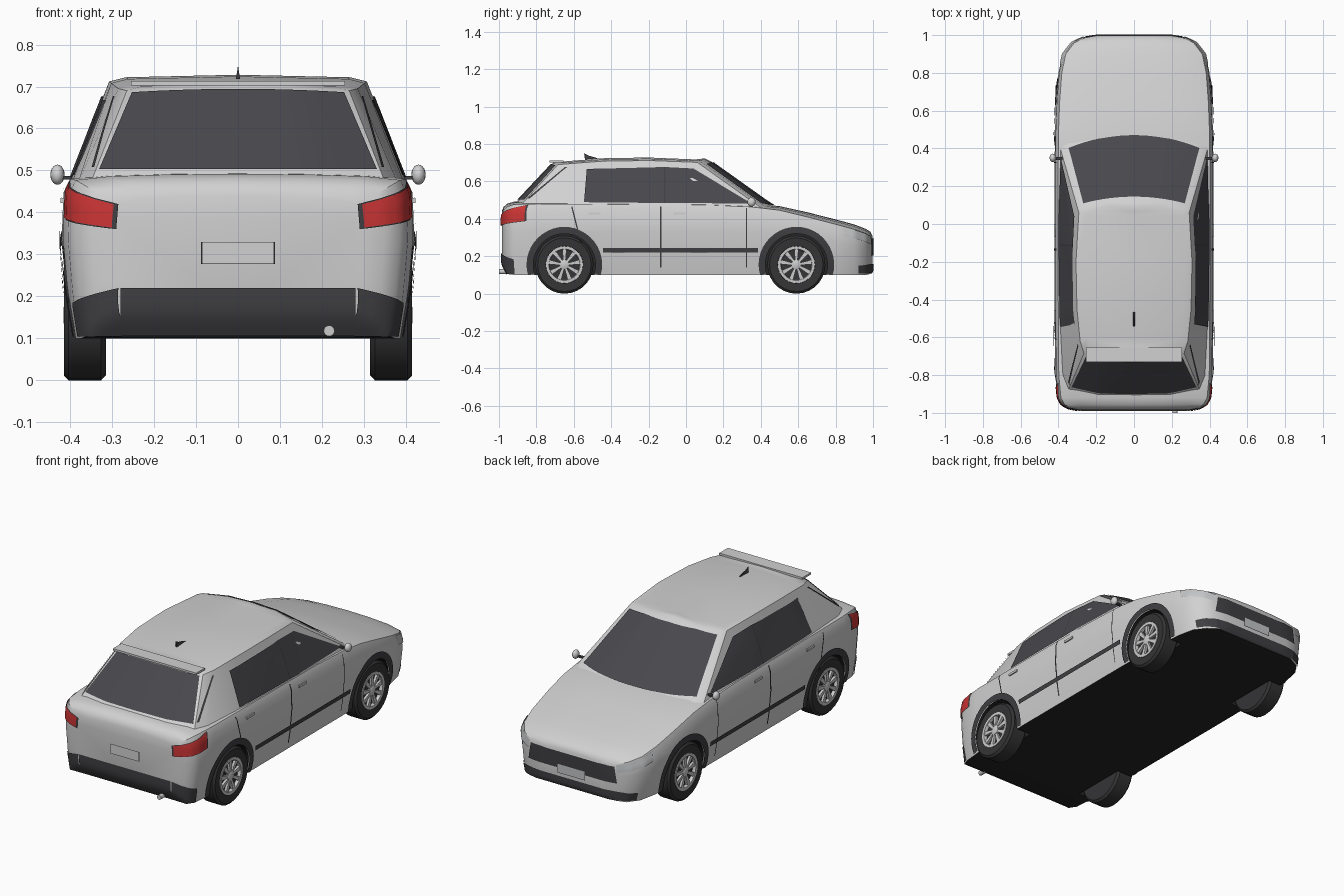
import bpy, bmesh, math
from mathutils import Vector
from mathutils.bvhtree import BVHTree

if "Cube" in bpy.data.objects:
    bpy.data.objects.remove(bpy.data.objects["Cube"])


def material(name, r, g, b):
    m = bpy.data.materials.new(name)
    m.diffuse_color = (r, g, b, 1)
    m.use_nodes = True
    m.node_tree.nodes["Principled BSDF"].inputs["Base Color"].default_value = m.diffuse_color
    return m


PAINT = material("silver_paint", .64, .64, .64)
GLASS = material("dark_glass", .065, .063, .072)
TRIM = material("black_trim", .05, .05, .055)
TYRE = material("tyre_rubber", .035, .035, .037)
UNDER = material("underbody_black", .018, .018, .019)
RED = material("tail_red", .6, .035, .035)
RIM = material("rim_silver", .6, .6, .6)
LAMP = material("lamp_grey", .55, .56, .57)


def smooth(ob, angle=35):
    bpy.ops.object.select_all(action='DESELECT')
    ob.select_set(True)
    bpy.context.view_layer.objects.active = ob
    bpy.ops.object.shade_smooth_by_angle(angle=math.radians(angle))


def build(name, verts, faces, mats, angle=35, recalc=True):
    me = bpy.data.meshes.new(name)
    me.from_pydata([tuple(v) for v in verts], [], faces)
    for m in mats:
        me.materials.append(m)
    if recalc:
        bm = bmesh.new()
        bm.from_mesh(me)
        bmesh.ops.recalc_face_normals(bm, faces=bm.faces)
        bm.to_mesh(me)
        bm.free()
    ob = bpy.data.objects.new(name, me)
    bpy.context.collection.objects.link(ob)
    if angle:
        smooth(ob, angle)
    return ob


def box(name, lo, hi, mat):
    v = [(x, y, z) for x in (lo[0], hi[0]) for y in (lo[1], hi[1]) for z in (lo[2], hi[2])]
    f = [(0, 1, 3, 2), (4, 6, 7, 5), (0, 4, 5, 1), (2, 3, 7, 6), (0, 2, 6, 4), (1, 5, 7, 3)]
    return build(name, v, f, [mat], 0)


def lathe(name, profile, y, z, side, mat, segs=28, caps=True):
    # spins (x, radius) points round an axle along x
    v, f, n = [], [], len(profile)
    for x, r in profile:
        for k in range(segs):
            a = 2 * math.pi * k / segs
            v.append((side * x, y + r * math.cos(a), z + r * math.sin(a)))
    for i in range(n - 1):
        for k in range(segs):
            l = (k + 1) % segs
            f.append((i * segs + k, i * segs + l, (i + 1) * segs + l, (i + 1) * segs + k))
    if caps:
        f += [tuple(range(segs)), tuple(range((n - 1) * segs, n * segs))]
    return build(name, v, f, [mat])


# lower body: cross-sections (y, half width, top, bottom, crown)
stations = [(-.985, .30, .44, .17, .02), (-.975, .35, .465, .14, .018), (-.955, .385, .482, .105, .016),
            (-.92, .405, .492, .10, .015), (-.80, .417, .495, .10, .015), (-.4, .42, .493, .10, .015),
            (.1, .42, .49, .10, .015), (.35, .42, .482, .10, .018), (.5, .418, .468, .10, .022),
            (.65, .412, .435, .10, .025), (.8, .40, .397, .10, .026), (.9, .378, .37, .10, .026),
            (.96, .33, .347, .10, .024), (.985, .275, .332, .105, .022), (.997, .21, .31, .12, .02)]
bv, bf = [], []
for y, w, t, b, c in stations:
    h = t - b
    half = [(0, b), (.93, b), (.97, b + .25 * h), (1, b + .6 * h), (.99, t - .02 - 1.7 * c),
            (.955, t - c), (.75, t - .4 * c), (.4, t - .1 * c), (0, t)]
    bv += [Vector((k * w, y, z)) for k, z in half] + [Vector((-k * w, y, z)) for k, z in half[-2:0:-1]]
N = 16
for i in range(len(stations) - 1):
    for k in range(N):
        l = (k + 1) % N
        bf.append((i * N + k, i * N + l, (i + 1) * N + l, (i + 1) * N + k))
bf += [tuple(range(N)), tuple(range(len(bv) - N, len(bv)))]
body = build("lower_body", bv, bf, [PAINT, UNDER], 0)
for p in body.data.polygons:
    p.material_index = 1 if p.normal.z < -.6 else 0

# cabin: half outlines at the belt line and at the roof edge
base = [(0, .48), (.2, .465), (.35, .43), (.39, .40), (.405, 0), (.40, -.5),
        (.385, -.82), (.355, -.895), (.2, -.93), (0, -.935)]
roof = [(0, .13, .709), (.15, .12, .708), (.275, .085, .703), (.292, .06, .702), (.307, -.2, .712),
        (.302, -.45, .708), (.285, -.62, .695), (.265, -.685, .69), (.15, -.705, .697), (0, -.71, .70)]
M = len(base)
rings = [[(x, y, .46) for x, y in base], roof,
         [(x * .87, -.28 + (y + .28) * .95, z + .01) for x, y, z in roof]]
cv, cf = [], []
for ring in rings:
    cv += [Vector(p) for p in ring] + [Vector((-x, y, z)) for x, y, z in ring[-2:0:-1]]
R = 2 * M - 2
for i in range(2):
    for k in range(R):
        l = (k + 1) % R
        cf.append((i * R + k, i * R + l, (i + 1) * R + l, (i + 1) * R + k))
spine = len(cv)
cv += [Vector((0, y, z + .006)) for x, y, z in rings[2][1:-1]]
mid = [2 * R] + list(range(spine, spine + M - 2)) + [2 * R + M - 1]
for i in range(M - 1):
    for side in (1, -1):
        q = [2 * R + (side * i) % R, 2 * R + (side * (i + 1)) % R, mid[i + 1], mid[i]]
        cf.append(tuple(dict.fromkeys(q)))
build("cabin_and_roof", cv, cf, [PAINT])

skin = BVHTree.FromPolygons(bv + cv, bf + [tuple(i + len(bv) for i in f) for f in cf])


def drape(name, fn, d, mat, nu, nv, off):
    # lays a grid of points on the bodywork along direction d
    d = Vector(d).normalized()
    v, f = [], []
    for j in range(nv + 1):
        for i in range(nu + 1):
            p = Vector(fn(i / nu, j / nv))
            hit, n, _, _ = skin.ray_cast(p - d * 2, d)
            if hit is None:
                hit, n, _, _ = skin.find_nearest(p)
            if n.dot(d) > 0:
                n = -n
            v.append(hit + n * off)
    for j in range(nv):
        for i in range(nu):
            a = j * (nu + 1) + i
            f.append((a, a + 1, a + nu + 2, a + nu + 1))
    m = (nv // 2) * nu + nu // 2
    a, b, c, e = (v[k] for k in f[m])
    if (c - a).cross(e - b).dot(d) > 0:
        f = [q[::-1] for q in f]
    return build(name, v, f, [mat], 35, False)


def panel(name, corners, d, mat, nu=8, nv=4, off=.005, bow0=(0, 0, 0), bow1=(0, 0, 0)):
    a, b, c, e = map(Vector, corners)
    b0, b1 = Vector(bow0), Vector(bow1)

    def fn(u, v):
        k = 1 - (2 * u - 1) ** 2
        return (a.lerp(b, u) + b0 * k).lerp(e.lerp(c, u) + b1 * k, v)
    return drape(name, fn, d, mat, nu, nv, off)


def framed(name, corners, d, frame, fill, edge, nu=8, nv=4, off=.004):
    # a panel with a narrow border round it
    c = [Vector(p) for p in corners]
    o = sum(c, Vector()) / 4
    inner = [p + (o - p) * min(.5, edge / (o - p).length) for p in c]
    panel(name + "_border", c, d, frame, nu, nv, off)
    panel(name, inner, d, fill, nu, nv, off + .0025)


# glass at both ends
panel("windscreen", [(-.345, .40, 0), (.345, .40, 0), (.268, .107, 0), (-.268, .107, 0)], (0, 0, -1),
      GLASS, 18, 8, .005, (0, .07, 0), (0, .035, 0))
panel("rear_window", [(-.33, 0, .50), (.33, 0, .50), (.252, 0, .683), (-.252, 0, .683)], (0, 1, 0),
      GLASS, 18, 8, .005, (0, 0, 0), (0, 0, .008))
# rear face: bumper and plate
panel("rear_bumper", [(-.28, 0, .108), (.28, 0, .108), (.28, 0, .22), (-.28, 0, .22)], (0, 1, 0), TRIM, 10, 6)
framed("rear_plate", [(-.088, 0, .277), (.088, 0, .277), (.088, 0, .33), (-.088, 0, .33)], (0, 1, 0),
       TRIM, PAINT, .003)
# nose: grille, bumper and plate
panel("grille", [(-.27, 0, .205), (.27, 0, .205), (.255, 0, .295), (-.255, 0, .295)], (0, -1, 0), TRIM, 16, 4)
panel("front_bumper", [(-.26, 0, .11), (.26, 0, .11), (.26, 0, .16), (-.26, 0, .16)], (0, -1, 0), TRIM, 16, 4)
framed("front_plate", [(-.085, 0, .178), (.085, 0, .178), (.085, 0, .228), (-.085, 0, .228)], (0, -1, 0),
       TRIM, LAMP, .003, off=.007)

WHEELS = [("rear", -.65), ("front", .59)]
WZ = .155
for s, side in ((1, "right"), (-1, "left")):
    inward = (-s, 0, 0)

    def flank(name, pts, mat, nu=6, nv=4, off=.005):
        return panel(side + name, [(0, y, z) for y, z in pts], inward, mat, nu, nv, off)

    # side windows, pillar seam, door gaps and moulding
    flank("_rear_door_window", [(-.545, .487), (-.117, .483), (-.117, .675), (-.53, .665)], GLASS, 10, 6)
    flank("_front_door_window", [(-.109, .483), (.35, .48), (.04, .667), (-.109, .675)], GLASS, 12, 6)
    flank("_middle_pillar", [(-.117, .483), (-.109, .483), (-.109, .675), (-.117, .675)], TRIM, 1, 6)
    flank("_rear_pillar_seam", [(-.85, .505), (-.835, .505), (-.635, .675), (-.645, .675)], TRIM, 1, 8)
    flank("_door_gap_middle", [(-.14, .14), (-.131, .14), (-.131, .465), (-.14, .465)], TRIM, 1, 12)
    flank("_door_gap_front", [(.322, .14), (.327, .14), (.327, .455), (.322, .455)], TRIM, 1, 12)
    flank("_door_gap_rear", [(-.562, .26), (-.555, .26), (-.607, .465), (-.614, .465)], TRIM, 1, 12)
    flank("_side_moulding", [(-.445, .22), (.385, .22), (.385, .245), (-.445, .245)], TRIM, 16, 2, .008)
    # lamps and bumper ends wrap the corners
    back, nose = (-s * .7, .7, 0), (-s * .7, -.7, 0)
    framed(side + "_tail_lamp", [(s * .285, -.98, .36), (s * .412, -.855, .388), (s * .41, -.855, .475),
                                 (s * .28, -.98, .42)], back, TRIM, RED, .008, 12, 4)
    panel(side + "_rear_bumper_end", [(s * .28, -.98, .108), (s * .392, -.93, .105), (s * .40, -.93, .185),
                                      (s * .28, -.98, .22)], back, TRIM, 8, 6)
    framed(side + "_headlamp", [(s * .265, .985, .262), (s * .39, .845, .305), (s * .39, .845, .355),
                                (s * .262, .985, .305)], nose, RIM, LAMP, .004, 12, 4)
    panel(side + "_front_bumper_end", [(s * .26, .985, .11), (s * .35, .93, .108), (s * .36, .93, .15),
                                       (s * .26, .985, .16)], nose, TRIM, 8, 4)
    # door handles and mirror
    for y in (-.49, -.035):
        box(side + "_door_handle", (s * .405, y - .032, .423), (s * .423, y + .032, .435), PAINT)
    box(side + "_mirror_stalk", (s * .37, .34, .478), (s * .43, .355, .487), TRIM)
    bpy.ops.mesh.primitive_uv_sphere_add(segments=16, ring_count=10, radius=1, location=(s * .43, .35, .49))
    mirror = bpy.context.object
    mirror.name = side + "_mirror"
    mirror.scale = (.017, .022, .024)
    mirror.data.materials.append(PAINT)
    smooth(mirror, 60)

    for end, wy in WHEELS:
        tag = f"{side}_{end}_"

        # arch trim
        def arch(u, v):
            a = math.radians(-16 + 212 * u)
            r = .166 + .036 * v
            return (0, wy + r * math.cos(a), max(.104, WZ + r * math.sin(a)))
        drape(tag + "arch", arch, inward, TRIM, 24, 3, .007)
        # wheel well
        cut = lathe(tag + "well_cutter", [(.30, .168), (.60, .168)], wy, WZ, s, PAINT, 32)
        cut.data.materials.clear()
        cut.data.materials.append(PAINT)
        cut.data.materials.append(UNDER)
        for p in cut.data.polygons:
            p.material_index = 1
        mod = body.modifiers.new("well", 'BOOLEAN')
        mod.operation, mod.solver, mod.object = 'DIFFERENCE', 'EXACT', cut
        bpy.context.view_layer.objects.active = body
        bpy.ops.object.modifier_apply(modifier=mod.name)
        bpy.data.objects.remove(cut)
        # tyre, rim, hub and spokes
        lathe(tag + "tyre", [(.315, .143), (.326, .155), (.404, .155), (.415, .143), (.412, .10), (.398, .097)],
              wy, WZ, s, TYRE)
        lathe(tag + "rim", [(.397, .099), (.415, .099), (.415, .084), (.397, .08)], wy, WZ, s, RIM, caps=False)
        lathe(tag + "hub", [(.397, .026), (.412, .026), (.416, .018)], wy, WZ, s, RIM, 16)
        v, f = [], []
        for k in range(9):
            a = 2 * math.pi * k / 9 + math.pi / 2
            n = len(v)
            for x in (.397, .411):
                for r, w in ((.018, -.006), (.018, .006), (.086, .012), (.086, -.012)):
                    v.append((s * x, wy + r * math.cos(a) - w * math.sin(a), WZ + r * math.sin(a) + w * math.cos(a)))
            f += [(n, n + 1, n + 2, n + 3), (n + 4, n + 5, n + 6, n + 7)]
            f += [(n + i, n + (i + 1) % 4, n + 4 + (i + 1) % 4, n + 4 + i) for i in range(4)]
        build(tag + "spokes", v, f, [RIM], 0)
smooth(body, 35)

# roof spoiler, aerial fin and exhaust
box("roof_spoiler", (-.255, -.73, .702), (.255, -.655, .713), PAINT)
fin = [(-.005, -.54, .718), (.005, -.54, .718), (.004, -.465, .722), (-.004, -.465, .722),
       (0, -.545, .75), (0, -.52, .738)]
build("aerial_fin", fin, [(0, 1, 2, 3), (0, 4, 1), (1, 4, 5), (1, 5, 2), (2, 5, 3), (3, 5, 0), (0, 5, 4)], [TRIM], 0)
bpy.ops.mesh.primitive_cylinder_add(vertices=16, radius=.013, depth=.12, location=(.217, -.94, .118),
                                    rotation=(math.pi / 2, 0, 0))
pipe = bpy.context.object
pipe.name = "exhaust_pipe"
pipe.data.materials.append(RIM)
smooth(pipe)
